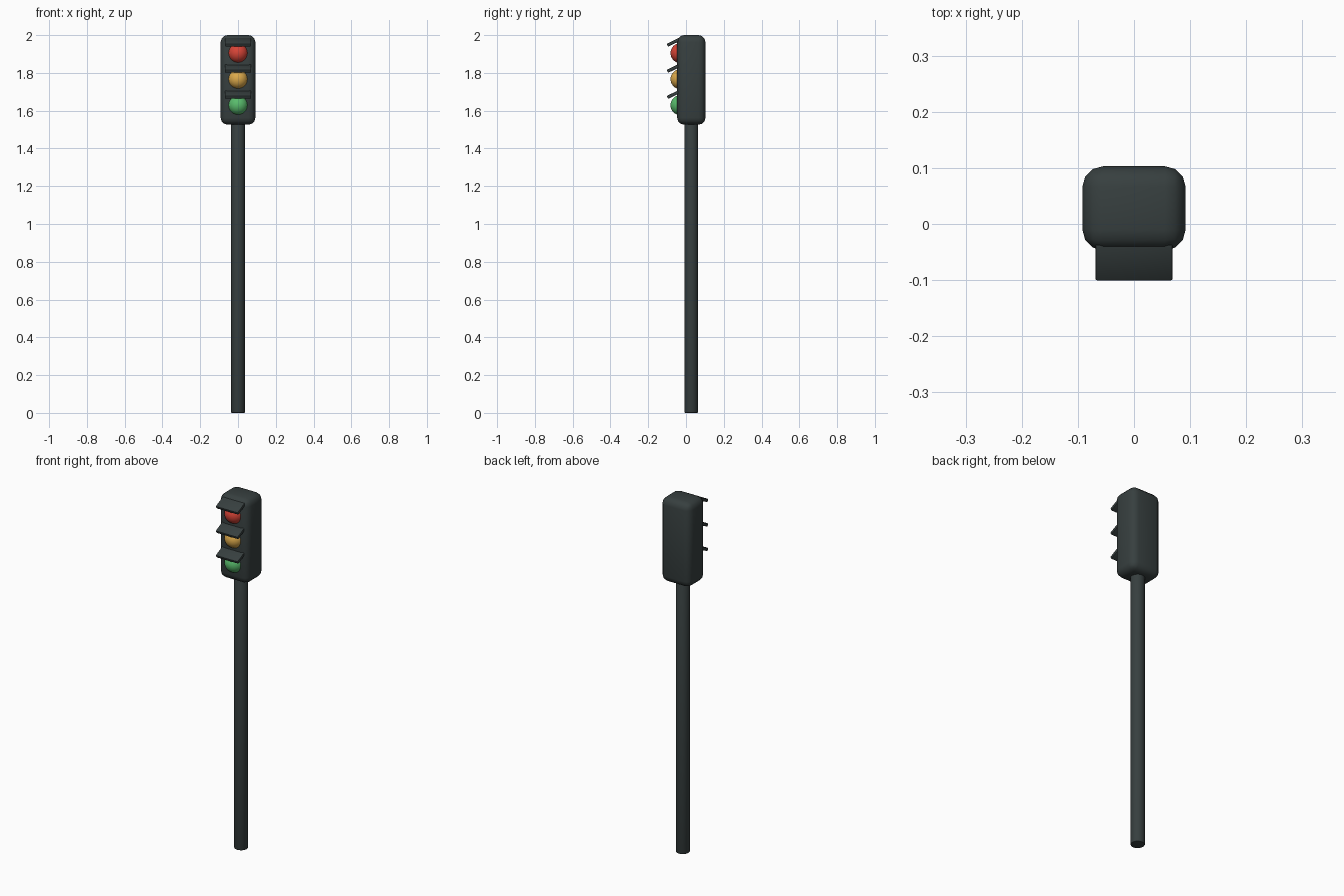
import bpy, math

if "Cube" in bpy.data.objects:
    bpy.data.objects.remove(bpy.data.objects["Cube"])

def material(name, rgb):
    m = bpy.data.materials.new(name)
    m.diffuse_color = (*rgb, 1)
    m.use_nodes = True
    m.node_tree.nodes["Principled BSDF"].inputs["Base Color"].default_value = m.diffuse_color
    return m

dark = material("dark_grey", (0.038, 0.050, 0.050))
red = material("red", (0.68, 0.058, 0.038))
amber = material("amber", (0.72, 0.40, 0.07))
green = material("green", (0.10, 0.50, 0.15))

def finish(name, mat, bevel=0, segments=2, angle=40):
    ob = bpy.context.object
    ob.name = name
    ob.data.materials.append(mat)
    bpy.ops.object.transform_apply(location=False, rotation=False, scale=True)
    if bevel:
        b = ob.modifiers.new("bevel", "BEVEL")
        b.width, b.segments = bevel, segments
        b.limit_method, b.angle_limit = "ANGLE", math.radians(50)
        bpy.ops.object.modifier_apply(modifier="bevel")
    bpy.ops.object.shade_smooth_by_angle(angle=math.radians(angle))
    return ob

def box(name, loc, size, mat, bevel, segments, tilt=0):
    bpy.ops.mesh.primitive_cube_add(size=1, location=loc, rotation=(tilt, 0, 0))
    bpy.context.object.scale = size
    return finish(name, mat, bevel, segments)

YC = 0.028      # centre of pole and housing
FRONT = -0.047  # housing front

# Pole
bpy.ops.mesh.primitive_cylinder_add(vertices=24, radius=0.036, depth=1.56, location=(0, YC, 0.78))
finish("pole", dark, 0.004, 2)

# Rounded housing
box("housing", (0, YC, 1.763), (0.184, 0.15, 0.474), dark, 0.037, 3)

# Lamps with a tilted visor over each
for i, (name, mat) in enumerate((("red", red), ("amber", amber), ("green", green))):
    z = 1.905 - 0.138 * i
    bpy.ops.mesh.primitive_uv_sphere_add(segments=24, ring_count=16, radius=0.053,
                                         location=(0, FRONT + 0.018, z), rotation=(math.pi / 2, 0, 0))
    finish(name + "_lamp", mat)
    box(name + "_visor", (0, -0.066, z + 0.057), (0.138, 0.072, 0.017), dark, 0.004, 2, math.radians(26))
